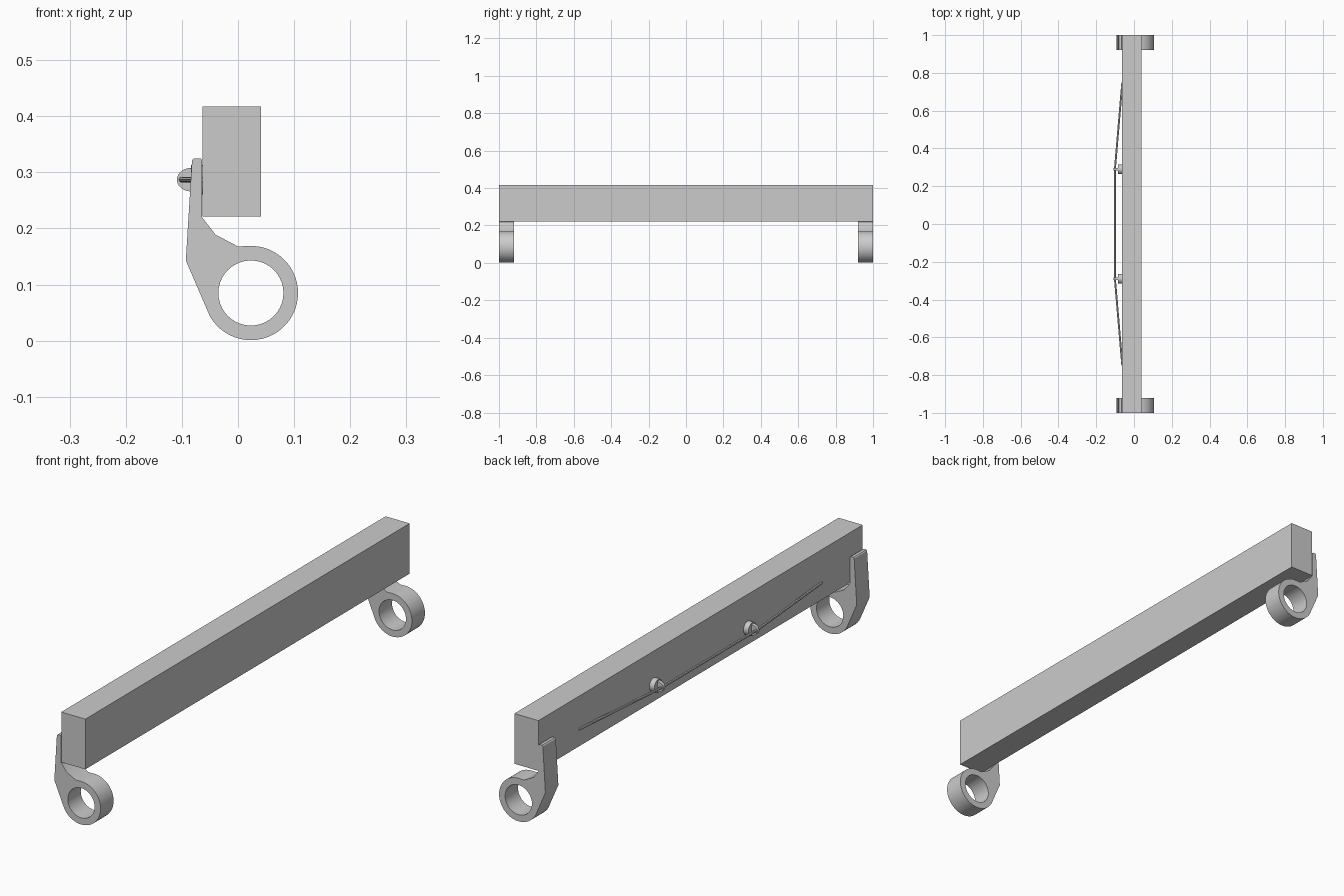
import bpy
from math import cos, sin, radians, pi

if "Cube" in bpy.data.objects:
    bpy.data.objects.remove(bpy.data.objects["Cube"])


def smooth(obj):
    bpy.ops.object.select_all(action='DESELECT')
    obj.select_set(True)
    bpy.context.view_layer.objects.active = obj
    bpy.ops.object.shade_smooth_by_angle(angle=radians(30))


def curve_mesh(name, loops, cyclic, **settings):
    """Poly curve turned into a mesh."""
    cu = bpy.data.curves.new(name, 'CURVE')
    for key, value in settings.items():
        setattr(cu, key, value)
    for pts in loops:
        sp = cu.splines.new('POLY')
        sp.points.add(len(pts) - 1)
        for p, co in zip(sp.points, pts):
            p.co = (*co, 1)
        sp.use_cyclic_u = cyclic
    obj = bpy.data.objects.new(name, cu)
    bpy.context.collection.objects.link(obj)
    bpy.ops.object.select_all(action='DESELECT')
    obj.select_set(True)
    bpy.context.view_layer.objects.active = obj
    bpy.ops.object.convert(target='MESH')
    return bpy.context.object


def plate(name, loops, y, depth):
    """Flat x-z profile (later loops are holes) extruded along y."""
    obj = curve_mesh(name, [[(x, z, 0) for x, z in l] for l in loops], True,
                     dimensions='2D', fill_mode='BOTH', extrude=depth / 2)
    obj.rotation_euler.x = pi / 2
    obj.location.y = y
    smooth(obj)
    return obj


def arc(cx, cz, rx, rz, a0, a1, n):
    angles = [radians(a0 + (a1 - a0) * i / n) for i in range(n + 1)]
    return [(cx + rx * cos(a), cz + rz * sin(a)) for a in angles]


# Beam
bpy.ops.mesh.primitive_cube_add(size=1, location=(-0.011, 0, 0.319))
beam = bpy.context.object
beam.name = "beam"
beam.scale = (0.104, 2, 0.196)

# Hanger outline: strap, neck and ring, with the round hole
outline = [(-0.093, 0.143), (-0.082, 0.321), (-0.079, 0.325), (-0.067, 0.325),
           (-0.064, 0.322), (-0.064, 0.22), (-0.04, 0.189), (0.0, 0.168)]
outline += arc(0.023, 0.085, 0.084, 0.084, 95, -151, 36)
hole = arc(0.023, 0.085, 0.058, 0.058, 0, 360, 40)[:-1]

for side, label in ((-1, "front"), (1, "back")):
    plate(f"{label}_hanger", [outline, hole], side * 0.96, 0.08)

    # Truss post: round base on the beam with a rounded fin
    bpy.ops.mesh.primitive_cylinder_add(
        vertices=24, radius=0.026, depth=0.022,
        location=(-0.073, side * 0.29, 0.287), rotation=(0, pi / 2, 0))
    base = bpy.context.object
    base.name = f"{label}_post_base"
    smooth(base)
    fin = arc(-0.083, 0.287, 0.026, 0.021, 90, 270, 14)
    plate(f"{label}_post_fin", [fin], side * 0.29, 0.014)

# Truss rod bent over the two posts
rod = curve_mesh("truss_rod", [[(-0.062, -0.75, 0.287), (-0.101, -0.29, 0.287),
                               (-0.101, 0.29, 0.287), (-0.062, 0.75, 0.287)]],
                 False, dimensions='3D', bevel_depth=0.005, bevel_resolution=2,
                 use_fill_caps=True)
smooth(rod)
